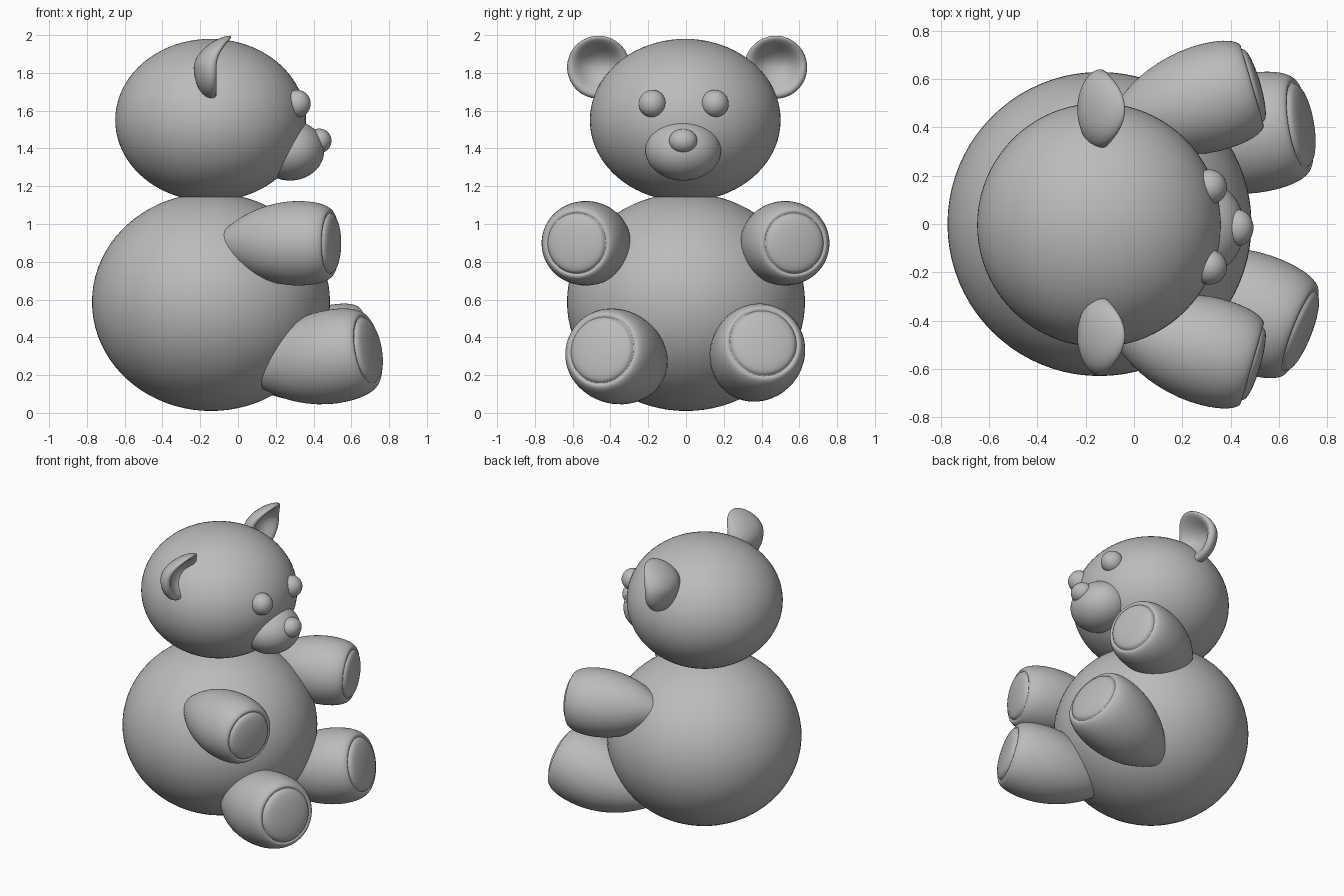
import bpy, bmesh, math
from mathutils import Vector

if "Cube" in bpy.data.objects:
    bpy.data.objects.remove(bpy.data.objects["Cube"])

grey = bpy.data.materials.new("grey_plush")
grey.diffuse_color = (0.5, 0.5, 0.5, 1)
grey.use_nodes = True
grey.node_tree.nodes["Principled BSDF"].inputs["Base Color"].default_value = grey.diffuse_color


def finish(name, bm, subdivide=0):
    bmesh.ops.recalc_face_normals(bm, faces=bm.faces)
    me = bpy.data.meshes.new(name)
    bm.to_mesh(me)
    bm.free()
    for p in me.polygons:
        p.use_smooth = True
    me.materials.append(grey)
    ob = bpy.data.objects.new(name, me)
    bpy.context.collection.objects.link(ob)
    if subdivide:
        mod = ob.modifiers.new("smooth", 'SUBSURF')
        mod.levels = mod.render_levels = subdivide
    return ob


def ellipsoid(name, centre, radii, segs=64):
    bm = bmesh.new()
    bmesh.ops.create_uvsphere(bm, u_segments=segs, v_segments=segs // 2, radius=1)
    for v in bm.verts:
        v.co = Vector(c + r * k for c, r, k in zip(centre, radii, v.co))
    return finish(name, bm)


def lathe(profile, segs=40):
    """Revolve (x, radius) points about the x axis; both end points lie on it."""
    bm = bmesh.new()
    first = bm.verts.new((profile[0][0], 0, 0))
    last = bm.verts.new((profile[-1][0], 0, 0))
    rings = []
    for x, r in profile[1:-1]:
        rings.append([bm.verts.new((x, r * math.cos(2 * math.pi * i / segs),
                                    r * math.sin(2 * math.pi * i / segs)))
                      for i in range(segs)])
    for i in range(segs):
        j = (i + 1) % segs
        bm.faces.new((first, rings[0][i], rings[0][j]))
        bm.faces.new((last, rings[-1][j], rings[-1][i]))
        for a, b in zip(rings, rings[1:]):
            bm.faces.new((a[i], b[i], b[j], a[j]))
    return bm


# Body and head
ellipsoid("body", (-0.143, 0, 0.587), (0.63, 0.63, 0.577), 80)
ellipsoid("head", (-0.145, -0.004, 1.55), (0.505, 0.505, 0.43), 80)

# Face
ellipsoid("snout", (0.275, -0.015, 1.39), (0.182, 0.2, 0.16))
ellipsoid("nose", (0.43, -0.015, 1.44), (0.065, 0.075, 0.065), 40)
for side, y in (("left", 0.153), ("right", -0.178)):
    ellipsoid("eye_" + side, (0.312, y, 1.637), (0.073,) * 3, 40)

# Limbs: tapered root, rounded rim, crease, softly domed pad
LIMB = [(-0.64, 0), (-0.62, 0.045), (-0.57, 0.085), (-0.51, 0.128), (-0.44, 0.168),
        (-0.35, 0.202), (-0.25, 0.223), (-0.16, 0.226), (-0.09, 0.219), (-0.045, 0.207),
        (-0.015, 0.192), (0.0, 0.176), (-0.004, 0.165), (-0.008, 0.16), (0.004, 0.156),
        (0.014, 0.146), (0.024, 0.115), (0.031, 0.06), (0.033, 0)]


def limb(name, pad_centre, direction, scale):
    bm = lathe(LIMB)
    rot = Vector((1, 0, 0)).rotation_difference(Vector(direction).normalized())
    for v in bm.verts:
        v.co = rot @ (v.co * scale) + Vector(pad_centre)
    finish(name, bm, 1)


limb("arm_right", (0.492, -0.58, 0.898), (0.96, -0.28, 0), 1)
limb("arm_left", (0.492, 0.575, 0.898), (0.96, 0.28, 0), 1)
limb("leg_right", (0.69, -0.445, 0.333), (0.915, -0.36, 0.17), 1.11)
limb("leg_left", (0.69, 0.41, 0.37), (0.955, 0.16, 0.25), 1.11)

# Ears: cupped discs whose top curls forward
EAR = [(-0.09, 0), (-0.088, 0.04), (-0.077, 0.085), (-0.056, 0.13), (-0.025, 0.16),
       (0.005, 0.17), (0.026, 0.162), (0.033, 0.145), (0.026, 0.125), (0.005, 0.1),
       (-0.018, 0.07), (-0.03, 0.035), (-0.033, 0)]
for side, y in (("left", 0.475), ("right", -0.463)):
    bm = lathe(EAR)
    for v in bm.verts:
        v.co.x += 0.095 * max(0, v.co.z / 0.17) ** 2
        v.co += Vector((-0.145, y, 1.83))
    finish("ear_" + side, bm, 1)
